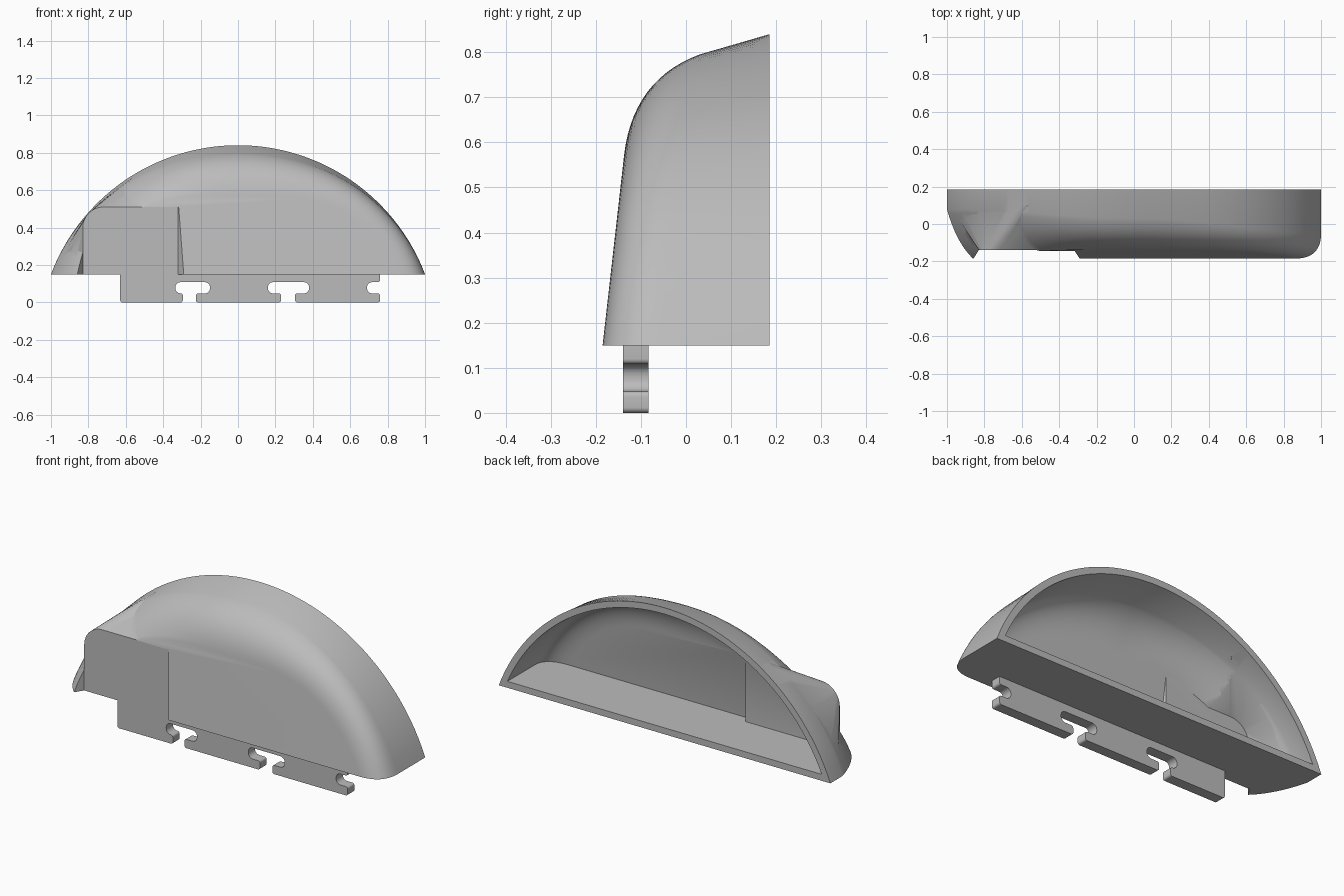
import bpy, bmesh, math
from mathutils import Vector

cube = bpy.data.objects.get("Cube")
if cube:
    bpy.data.objects.remove(cube)

BASE, BACK, FRONT, PLATE = 0.15, 0.185, -0.185, -0.14
ARC_R, ARC_Z, LEAN, WALL = 1.07, -0.23, 0.113, 0.035

grey = bpy.data.materials.new("plain grey")
grey.use_nodes = True
grey.diffuse_color = (0.5, 0.5, 0.5, 1)
grey.node_tree.nodes["Principled BSDF"].inputs["Base Color"].default_value = (0.5, 0.5, 0.5, 1)


def make_object(name, bm):
    bmesh.ops.recalc_face_normals(bm, faces=bm.faces[:])
    mesh = bpy.data.meshes.new(name)
    bm.to_mesh(mesh)
    bm.free()
    obj = bpy.data.objects.new(name, mesh)
    bpy.context.collection.objects.link(obj)
    mesh.materials.append(grey)
    return obj


def rounded(corners, steps=6):
    """Outline from (x, z, radius) corners."""
    out = []
    for i, (x, z, r) in enumerate(corners):
        p = Vector((x, z))
        if not r:
            out.append(p)
            continue
        a = (Vector(corners[i - 1][:2]) - p).normalized()
        b = (Vector(corners[(i + 1) % len(corners)][:2]) - p).normalized()
        for s in range(steps + 1):
            q = s / steps * math.pi / 2
            out.append(p + a * r * (1 - math.sin(q)) + b * r * (1 - math.cos(q)))
    return out


def prism(name, rings):
    """Closed solid between two matching loops of 3D points."""
    bm = bmesh.new()
    loops = [[bm.verts.new(p) for p in ring] for ring in rings]
    n = len(loops[0])
    for i in range(n):
        j = (i + 1) % n
        bm.faces.new((loops[0][i], loops[0][j], loops[1][j], loops[1][i]))
    bm.faces.new(loops[0])
    bm.faces.new(loops[1])
    return make_object(name, bm)


def spoke(th, k):
    """Distance from the base centre to the arch outline."""
    h = BASE + k - ARC_Z
    return -h * math.sin(th) + math.sqrt((ARC_R - k) ** 2 - (h * math.cos(th)) ** 2)


def mix(a, b, w):
    return a + (b - a) * w


def dome_solid(name, k, steps=64, bends=14):
    """Arched dome, inset by k; the rounding widens towards the crown."""
    bm = bmesh.new()
    sections = []
    for i in range(steps + 1):
        th = math.pi * i / steps
        length, w = spoke(th, k), math.sin(th) ** 2
        left = math.cos(th) < 0

        def front(d):
            return FRONT + k + LEAN * (k + (length - d) * math.sin(th))

        d0, y0 = mix(0, 0.045, w), mix(0.08 if left else -0.05, 0.03, w)
        d1 = mix(0.05 if left else 0, 0.10, w)
        y1 = front(d1) + (0.085 * (1 - w) if left else 0)
        d2 = mix(0.14, 0.27, w)
        path = [(0, BACK)]
        if k:
            path.insert(0, (0, BACK + 0.1))
        for s in range(bends + 1):
            t = s / bends
            a, b, c = (1 - t) ** 2, 2 * t * (1 - t), t * t
            path.append((a * d0 + b * d1 + c * d2, a * y0 + b * y1 + c * front(d2)))
        sections.append([bm.verts.new(((length - d) * math.cos(th), y,
                                       BASE + k + (length - d) * math.sin(th)))
                         for d, y in path])
    for a, b in zip(sections, sections[1:]):
        for j in range(len(a) - 1):
            bm.faces.new((a[j], a[j + 1], b[j + 1], b[j]))
    bm.faces.new([s[0] for s in sections])
    bm.faces.new([s[-1] for s in sections])
    bm.faces.new(sections[0] + sections[-1][::-1])
    return make_object(name, bm)


def boss_solid(name, k):
    """Flat plate with one round corner, faired back into the arch."""
    bm = bmesh.new()
    z0, x0, x1, z1 = BASE + k, -0.83 + k, -0.32 + k, 0.51 - k
    for p in rounded([(x0, z0, 0), (x0, z1, 0.11), (x1, z1, 0), (x1, z0, 0)], 8):
        bm.verts.new((p.x, PLATE + k, p.y))
    for i in range(13):
        th = math.radians(138 + 42 * i / 12)
        r = spoke(th, k) * 0.985
        bm.verts.new((r * math.cos(th), 0.1, z0 + r * math.sin(th)))
    bm.verts.new((x1, 0.0, z0))
    res = bmesh.ops.convex_hull(bm, input=bm.verts[:])
    loose = [v for v in bm.verts if not v.link_faces]
    bmesh.ops.delete(bm, geom=loose, context='VERTS')
    return make_object(name, bm)


def recess_solid(name, k):
    """Space in front of the flat plate, with flared sides."""
    y, far = PLATE + k, PLATE - 0.16
    left = -1.2 if k else -0.83
    plan = [(left, y), (-0.32 + k, y), (-0.30 + k, FRONT + 0.015),
            (-0.29 + k, FRONT), (-0.29 + k, far), (left - 0.10, far)]
    return prism(name, [[(x, v, z) for x, v in plan] for z in (0.05, 0.51 + k)])


def cut_join(target, helper, operation):
    mod = target.modifiers.new(operation.title(), 'BOOLEAN')
    mod.operation, mod.solver, mod.object = operation, 'EXACT', helper
    bpy.context.view_layer.update()
    graph = bpy.context.evaluated_depsgraph_get()
    mesh = bpy.data.meshes.new_from_object(target.evaluated_get(graph))
    target.modifiers.clear()
    target.data = mesh
    bpy.data.objects.remove(helper)


def full_solid(name, k):
    body = dome_solid(name, k)
    cut_join(body, boss_solid("boss", k), 'UNION')
    cut_join(body, recess_solid("recess", k), 'DIFFERENCE')
    return body


# Hollow shell, open at the back
shell = full_solid("dome_shell", 0)
cut_join(shell, full_solid("cavity", WALL), 'DIFFERENCE')

# Mounting rail with keyed slots along its lower edge
R, S = 0.012, 0.027
SLOT_LOW, SLOT_TOP = 0.048, 0.108
rail = [(-0.63, BASE, 0), (-0.63, 0, R)]
for a, b, c, d in ((-0.335, -0.295, -0.225, -0.15), (0.16, 0.23, 0.305, 0.38)):
    rail += [(b, 0, R), (b, SLOT_LOW, R), (a, SLOT_LOW, S), (a, SLOT_TOP, S),
             (d, SLOT_TOP, S), (d, SLOT_LOW, S), (c, SLOT_LOW, R), (c, 0, R)]
rail += [(0.76, 0, R), (0.76, SLOT_LOW, R), (0.69, SLOT_LOW, S),
         (0.69, SLOT_TOP, S), (0.76, SLOT_TOP, R), (0.76, BASE, 0)]
outline = rounded(rail)
mount = prism("mounting_rail", [[(p.x, y, p.y) for p in outline] for y in (PLATE, -0.083)])

for obj in (shell, mount):
    bpy.ops.object.select_all(action='DESELECT')
    obj.select_set(True)
    bpy.context.view_layer.objects.active = obj
    bpy.ops.object.shade_smooth_by_angle(angle=math.radians(28))
